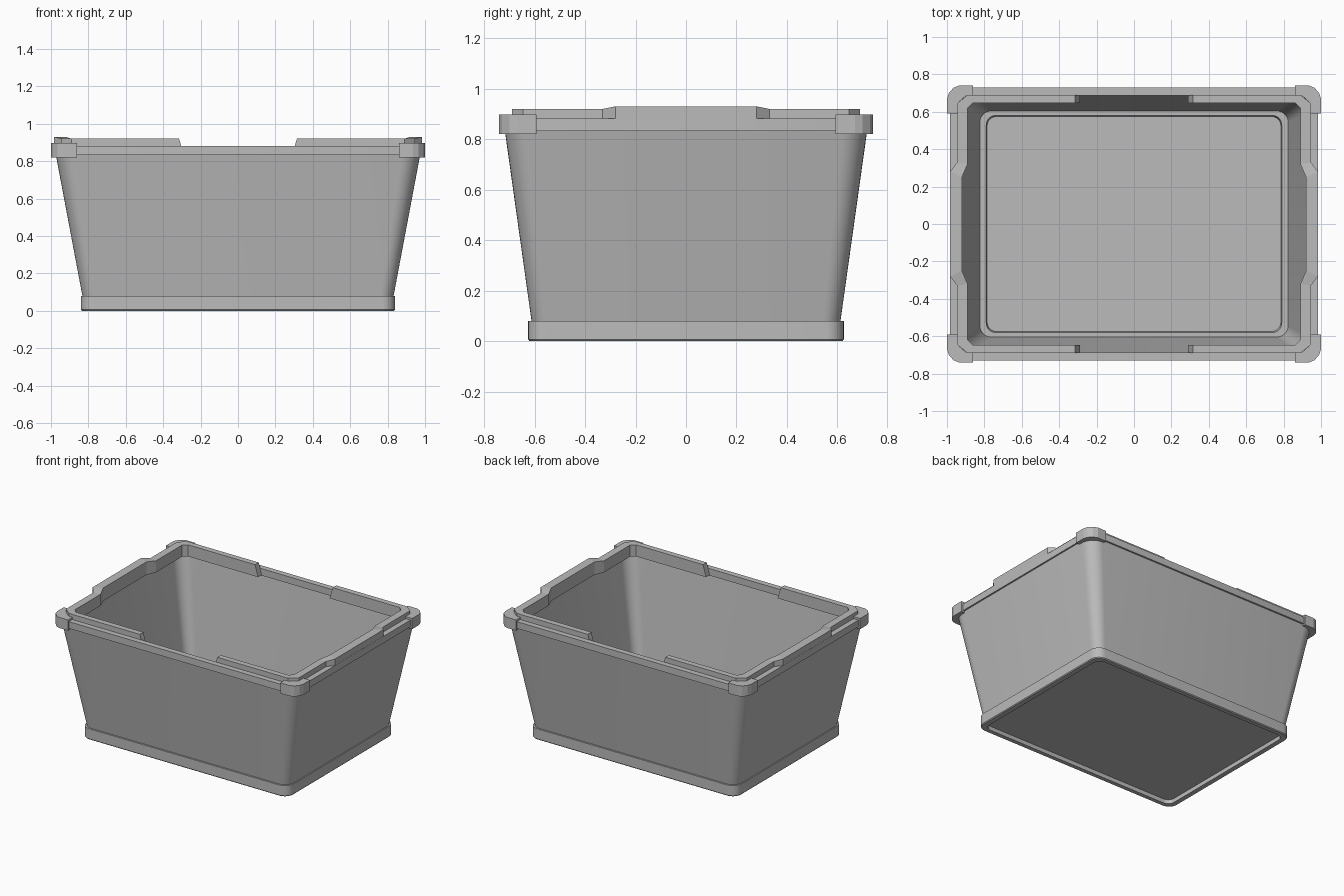
import bpy
import bmesh
import math

cube = bpy.data.objects.get("Cube")
if cube:
    bpy.data.objects.remove(cube, do_unlink=True)

# Single plastic colour
grey = bpy.data.materials.new("grey plastic")
grey.use_nodes = True
COLOUR = (0.5, 0.5, 0.5, 1)
grey.diffuse_color = COLOUR
grey.node_tree.nodes["Principled BSDF"].inputs["Base Color"].default_value = COLOUR


def finish(name, bm, smooth=False):
    bmesh.ops.recalc_face_normals(bm, faces=bm.faces)
    mesh = bpy.data.meshes.new(name)
    bm.to_mesh(mesh)
    bm.free()
    mesh.materials.append(grey)
    obj = bpy.data.objects.new(name, mesh)
    bpy.context.collection.objects.link(obj)
    if smooth:
        bpy.ops.object.select_all(action="DESELECT")
        obj.select_set(True)
        bpy.context.view_layer.objects.active = obj
        bpy.ops.object.shade_smooth_by_angle(angle=math.radians(30))
    return obj


def rounded_rect(hx, hy, r, steps=8):
    points = []
    for corner, (sx, sy) in enumerate([(1, 1), (-1, 1), (-1, -1), (1, -1)]):
        for i in range(steps + 1):
            a = math.pi / 2 * (corner + i / steps)
            points.append((sx * (hx - r) + r * math.cos(a),
                           sy * (hy - r) + r * math.sin(a)))
    return points


def loft(name, sections, steps=8, capped=True):
    """Skin rounded rectangles (z, half x, half y, radius); uncapped closes to a ring."""
    bm = bmesh.new()
    loops = [[bm.verts.new((x, y, z)) for x, y in rounded_rect(hx, hy, r, steps)]
             for z, hx, hy, r in sections]
    pairs = list(zip(loops, loops[1:]))
    if capped:
        bm.faces.new(loops[0])
        bm.faces.new(loops[-1])
    else:
        pairs.append((loops[-1], loops[0]))
    for a, b in pairs:
        for i in range(len(a)):
            j = (i + 1) % len(a)
            bm.faces.new((a[i], a[j], b[j], b[i]))
    return finish(name, bm, smooth=True)


def prism(name, outline, z0, z1):
    bm = bmesh.new()
    low = [bm.verts.new((x, y, z0)) for x, y in outline]
    high = [bm.verts.new((x, y, z1)) for x, y in outline]
    bm.faces.new(low)
    bm.faces.new(high)
    for i in range(len(low)):
        j = (i + 1) % len(low)
        bm.faces.new((low[i], low[j], high[j], high[i]))
    return finish(name, bm)


def mirror(obj, x=True, y=False):
    mod = obj.modifiers.new("Mirror", "MIRROR")
    mod.use_axis = (x, y, False)
    mod.use_mirror_merge = False


# Tapered tub: recessed underside, foot, thin walls, stepped floor
loft("tub", [
    (0.03, 0.80, 0.59, 0.05),
    (0, 0.80, 0.59, 0.05),
    (0, 0.835, 0.62, 0.065),
    (0.006, 0.84, 0.625, 0.07),
    (0.08, 0.84, 0.625, 0.07),
    (0.08, 0.832, 0.612, 0.07),
    (0.85, 0.977, 0.72, 0.10),
    (0.85, 0.965, 0.708, 0.09),
    (0.08, 0.824, 0.604, 0.06),
    (0.08, 0.79, 0.58, 0.05),
    (0.05, 0.785, 0.575, 0.05),
])

# Flat band round the top of the walls
loft("rim_band", [
    (0.832, 0.985, 0.73, 0.08),
    (0.882, 0.985, 0.73, 0.08),
    (0.882, 0.935, 0.688, 0.06),
    (0.832, 0.935, 0.688, 0.06),
], steps=4, capped=False)

# Raised stacking lip, jogging outward at each side and open at front and back
outer = [(0.29, 0.69), (0.89, 0.69), (0.945, 0.645), (0.945, 0.33), (0.984, 0.28)]
inner = [(0.29, 0.648), (0.86, 0.648), (0.89, 0.62), (0.89, 0.32), (0.92, 0.25)]


def there_and_back(points):
    return points + [(x, -y) for x, y in reversed(points)]


bm = bmesh.new()
rows = []
for (ox, oy), (ix, iy) in zip(there_and_back(outer), there_and_back(inner)):
    end = ox < 0.3
    top = 0.93 if ox > 0.95 else 0.92
    slope = 0.025 if end else 0
    rows.append([bm.verts.new(p) for p in (
        (ox, oy, 0.835), (ox + slope, oy, top), (ix + slope, iy, top), (ix, iy, 0.835))])
for a, b in zip(rows, rows[1:]):
    for i in range(4):
        j = (i + 1) % 4
        bm.faces.new((a[i], a[j], b[j], b[i]))
bm.faces.new(rows[0])
bm.faces.new(rows[-1])
mirror(finish("stacking_lip", bm))

# Chunky chamfered corner guards
corner = prism("corner_guard", [
    (0.862, 0.74), (0.935, 0.74), (0.965, 0.728), (0.99, 0.70), (1.0, 0.67),
    (1.0, 0.592), (0.94, 0.592), (0.94, 0.65), (0.895, 0.688), (0.862, 0.688)],
    0.82, 0.898)
mirror(corner, y=True)
